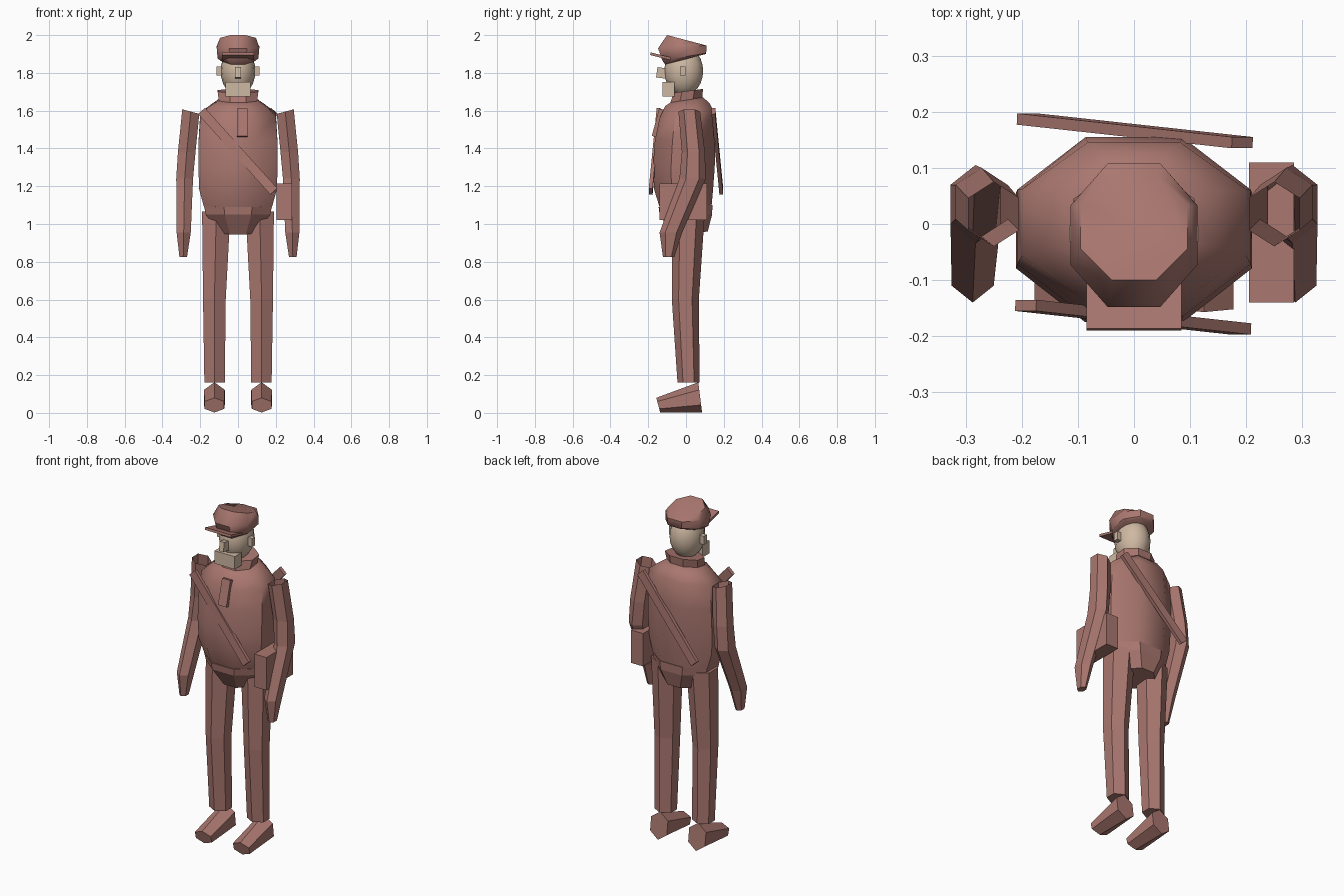
import bpy, bmesh, math
from mathutils import Vector, Euler

if "Cube" in bpy.data.objects:
    bpy.data.objects.remove(bpy.data.objects["Cube"])


def material(name, rgb):
    m = bpy.data.materials.new(name)
    m.diffuse_color = (*rgb, 1)
    m.use_nodes = True
    m.node_tree.nodes["Principled BSDF"].inputs["Base Color"].default_value = m.diffuse_color
    return m


cloth = material("cloth", (0.40, 0.185, 0.16))
skin = material("skin", (0.62, 0.48, 0.36))


def ring(c, u, v, n, phase):
    """Polygon around c whose extents along u and v are exactly |u| and |v|."""
    ang = [math.radians(phase) + 2 * math.pi * i / n for i in range(n)]
    mu = max(abs(math.cos(a)) for a in ang)
    mv = max(abs(math.sin(a)) for a in ang)
    c, u, v = Vector(c), Vector(u), Vector(v)
    return [c + u * math.cos(a) / mu + v * math.sin(a) / mv for a in ang]


def loft(name, rings, mat=cloth, smooth=None, cap_first=True):
    bm = bmesh.new()
    rows = [[bm.verts.new(p) for p in r] for r in rings]
    n = len(rows[0])
    for a, b in zip(rows, rows[1:]):
        for i in range(n):
            j = (i + 1) % n
            bm.faces.new((a[i], a[j], b[j], b[i]))
    if cap_first:
        bm.faces.new(rows[0])
    bm.faces.new(rows[-1])
    bmesh.ops.recalc_face_normals(bm, faces=bm.faces)
    me = bpy.data.meshes.new(name)
    bm.to_mesh(me)
    bm.free()
    ob = bpy.data.objects.new(name, me)
    bpy.context.collection.objects.link(ob)
    me.materials.append(mat)
    if smooth:
        bpy.ops.object.select_all(action='DESELECT')
        ob.select_set(True)
        bpy.context.view_layer.objects.active = ob
        bpy.ops.object.shade_smooth_by_angle(angle=math.radians(smooth))
    return ob


def body(name, rows, smooth=None):
    """Octagonal rings; each row = front y, front z, back y, back z, half width."""
    rings = [ring((0, (yf + yb) / 2, (zf + zb) / 2), (rx, 0, 0),
                  (0, (yb - yf) / 2, (zb - zf) / 2), 8, 22.5)
             for yf, zf, yb, zb, rx in rows]
    return loft(name, rings, cloth, smooth)


def limb(name, s, rows, cap_first=True):
    """Six-sided limb; each row = x min, x max, y min, y max, z, inward tilt."""
    rings = [ring((s * (x0 + x1) / 2, (y0 + y1) / 2, z),
                  (s * (x1 - x0) / 2, 0, t), (0, (y1 - y0) / 2, 0), 6, 90)
             for x0, x1, y0, y1, z, t in rows]
    return loft(name, rings, cap_first=cap_first)


def box(name, c, size, tilt=0, mat=cloth):
    e = Euler((math.radians(tilt), 0, 0)).to_matrix()
    c, h = Vector(c), e @ Vector((0, 0, size[2] / 2))
    u, v = Vector((size[0] / 2, 0, 0)), e @ Vector((0, size[1] / 2, 0))
    return loft(name, [ring(c - h, u, v, 4, 45), ring(c + h, u, v, 4, 45)], mat)


# Torso, pelvis, collar
body("jacket", [(-0.14, 1.09, 0.135, 1.09, 0.18), (-0.168, 1.18, 0.143, 1.18, 0.205),
                (-0.175, 1.30, 0.152, 1.30, 0.21), (-0.165, 1.44, 0.155, 1.46, 0.208),
                (-0.14, 1.56, 0.145, 1.60, 0.20), (-0.11, 1.625, 0.125, 1.64, 0.14),
                (-0.08, 1.645, 0.09, 1.67, 0.10)], 50)
body("pelvis", [(-0.145, 1.09, 0.14, 1.10, 0.18), (-0.14, 1.05, 0.138, 1.05, 0.17),
                (-0.075, 0.945, 0.115, 0.96, 0.10)])
body("collar", [(-0.085, 1.635, 0.085, 1.655, 0.10),
                (-0.065, 1.695, 0.09, 1.715, 0.108)])
box("front_flap", (0.022, -0.147, 1.535), (0.055, 0.03, 0.15), -15)

# Legs, shoes, arms
for side, s in (("left", 1), ("right", -1)):
    limb(side + "_leg", s, [(0.04, 0.19, -0.075, 0.10, 1.065, 0),
                            (0.065, 0.185, -0.075, 0.068, 0.60, 0),
                            (0.07, 0.178, -0.045, 0.072, 0.16, 0)])
    loft(side + "_shoe", [ring((s * 0.125, 0.075, 0.082), (0.055, 0, 0), (0, -0.01, 0.08), 6, 90),
                          ring((s * 0.125, -0.147, 0.041), (0.052, 0, 0), (0, -0.01, 0.039), 6, 90)])
    limb(side + "_arm", s, [(0.205, 0.295, -0.04, 0.075, 1.595, 0.012),
                            (0.225, 0.318, -0.022, 0.10, 1.38, 0),
                            (0.238, 0.327, -0.035, 0.105, 1.24, 0),
                            (0.25, 0.325, -0.14, -0.02, 0.955, 0),
                            (0.27, 0.31, -0.122, -0.062, 0.825, 0)], cap_first=False)

# Crossed shoulder straps (front and back) and side bag
for side, s in (("front", 1), ("back", -1)):
    a = Vector((-s * 0.193, -s * 0.145, 1.598))
    b = Vector((s * 0.19, -s * 0.187, 1.172))
    d = (b - a).normalized()
    w = d.cross(Vector((0, 1, 0))).normalized()
    t = d.cross(w)
    loft(side + "_strap", [ring(p, w * 0.025, t * 0.01, 4, 45) for p in (a, b)])
box("side_bag", (0.245, -0.015, 1.118), (0.08, 0.25, 0.195))

# Head
bpy.ops.mesh.primitive_uv_sphere_add(segments=16, ring_count=12, radius=1,
                                     location=(0, -0.012, 1.81))
head = bpy.context.object
head.name = "head"
head.scale = (0.092, 0.103, 0.13)
head.data.materials.append(skin)
bpy.ops.object.shade_smooth()
box("nose", (0, -0.13, 1.80), (0.03, 0.05, 0.055), -8, skin)
box("chin", (0, -0.093, 1.713), (0.132, 0.065, 0.076), 0, skin)
for side, s in (("left", 1), ("right", -1)):
    box(side + "_ear", (s * 0.1, -0.017, 1.81), (0.03, 0.028, 0.05), 0, skin)

# Cap
body("cap", [(-0.11, 1.845, 0.105, 1.90, 0.088), (-0.125, 1.865, 0.107, 1.905, 0.108),
             (-0.148, 1.93, 0.108, 1.945, 0.113), (-0.10, 2.0, 0.09, 1.95, 0.095)], 45)
box("visor", (0, -0.135, 1.888), (0.17, 0.11, 0.014), -14)
